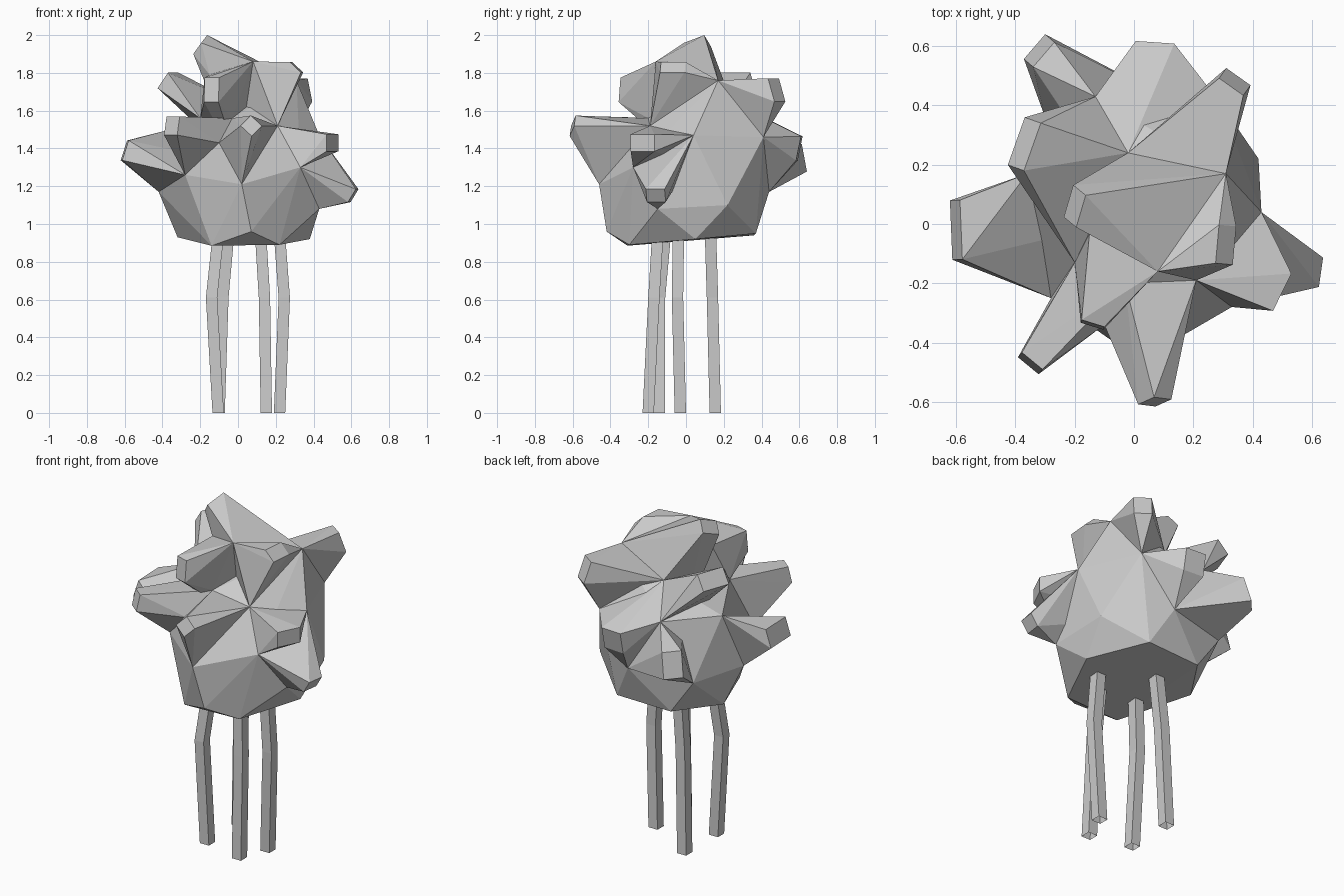
import bpy, bmesh
from math import radians, cos, sin
from mathutils import Vector

if "Cube" in bpy.data.objects:
    bpy.data.objects.remove(bpy.data.objects["Cube"])

CENTER = Vector((0, 0.02, 1.32))

# Key corners of the faceted crown; spikes grow from groups of these
P = [Vector(p) for p in (
    (-.32, .10, .93), (-.14, -.31, .885), (.22, -.30, .89), (.38, .05, .92),
    (.20, .37, .95), (-.15, .36, .94), (-.42, .05, 1.17), (-.28, -.25, 1.26),
    (.02, -.46, 1.21), (.33, -.28, 1.30), (.43, -.15, 1.08), (.43, .04, 1.47),
    (.29, .41, 1.46), (.08, .44, 1.17), (-.30, .36, 1.15), (-.13, .43, 1.50),
    (-.36, .17, 1.50), (.21, -.19, 1.52), (-.10, -.34, 1.43), (.31, .17, 1.76),
    (-.02, .24, 1.65), (.08, -.16, 1.86), (-.03, -.20, 1.56), (.07, -.42, .96),
    (-.20, -.13, 1.56), (.42, .22, 1.10), (-.15, -.03, 1.79))]
OUTER = (21, 26)  # corners used only by the top spikes


def hull(name, points):
    bm = bmesh.new()
    for p in points:
        bm.verts.new(p)
    res = bmesh.ops.convex_hull(bm, input=bm.verts[:])
    loose = {e for k in ("geom_interior", "geom_unused") for e in res[k]
             if isinstance(e, bmesh.types.BMVert)}
    bmesh.ops.delete(bm, geom=list(loose), context='VERTS')
    bmesh.ops.recalc_face_normals(bm, faces=bm.faces[:])
    me = bpy.data.meshes.new(name)
    bm.to_mesh(me)
    bm.free()
    ob = bpy.data.objects.new(name, me)
    bpy.context.collection.objects.link(ob)
    return ob


def merge_spike(base, tip, width, height, roll=0):
    """Tapered spike from crown corners to a small flat tip, merged into the crown."""
    tip = Vector(tip)
    root = sum((P[i] for i in base), Vector()) / len(base)
    axis = (tip - root).normalized()
    s = axis.cross(Vector((0, 0, 1))).normalized()
    u = s.cross(axis)
    c, d = cos(radians(roll)), sin(radians(roll))
    side, up = s * c + u * d, u * c - s * d
    corners = [tip + side * a * width / 2 + up * b * height / 2
               for a in (-1, 1) for b in (-1, 1)]
    ob = hull("spike", [P[i] for i in base] + corners + [CENTER])
    mod = crown.modifiers.new("join", 'BOOLEAN')
    mod.operation = 'UNION'
    mod.solver = 'EXACT'
    mod.object = ob
    bpy.context.view_layer.objects.active = crown
    bpy.ops.object.modifier_apply(modifier=mod.name)
    bpy.data.objects.remove(ob)


# Crown core
crown = hull("crown", [p for i, p in enumerate(P) if i not in OUTER])

# Side spikes
merge_spike((6, 7, 16), (-.60, -.02, 1.39), .20, .11)
merge_spike((7, 18, 22, 24), (-.35, -.47, 1.52), .09, .10)
merge_spike((18, 8, 17, 22), (.07, -.60, 1.52), .08, .08, 45)
merge_spike((17, 9, 11), (.50, -.23, 1.43), .14, .09)
merge_spike((9, 10, 11), (.61, -.16, 1.15), .10, .08)
# Back spikes
merge_spike((19, 12, 20), (.34, .48, 1.71), .10, .13)
merge_spike((15, 12, 13, 20), (.07, .60, 1.40), .13, .13)
merge_spike((15, 14, 13), (-.32, .585, 1.35), .11, .15)
merge_spike((20, 15, 24), (-.37, .27, 1.76), .17, .10)
# Top spikes
merge_spike((20, 21, 19, 26), (-.20, .06, 1.95), .12, .08, 25)
merge_spike((22, 21, 24, 26), (-.14, -.34, 1.71), .08, .13)
merge_spike((21, 19, 17), (.31, -.07, 1.83), .13, .08)


# Legs: hollow square posts with a slight bend at mid height
def leg(name, foot, knee, top, r=.03):
    bm = bmesh.new()
    rings = []
    for (x, y), z in zip((foot, knee, top), (0, .61, .94)):
        rings.append([bm.verts.new((x + a * r, y + b * r, z))
                      for a, b in ((-1, -1), (1, -1), (1, 1), (-1, 1))])
    for lo, hi in zip(rings, rings[1:]):
        for i in range(4):
            j = (i + 1) % 4
            bm.faces.new((lo[i], lo[j], hi[j], hi[i]))
    me = bpy.data.meshes.new(name)
    bm.to_mesh(me)
    bm.free()
    bpy.context.collection.objects.link(bpy.data.objects.new(name, me))


leg("front_left_leg", (-.105, -.14), (-.14, -.14), (-.105, -.11))
leg("back_left_leg", (-.10, .155), (-.08, .14), (-.05, .13))
leg("front_right_leg", (.15, -.20), (.14, -.17), (.12, -.15))
leg("right_leg", (.22, -.03), (.245, -.045), (.22, -.04))
